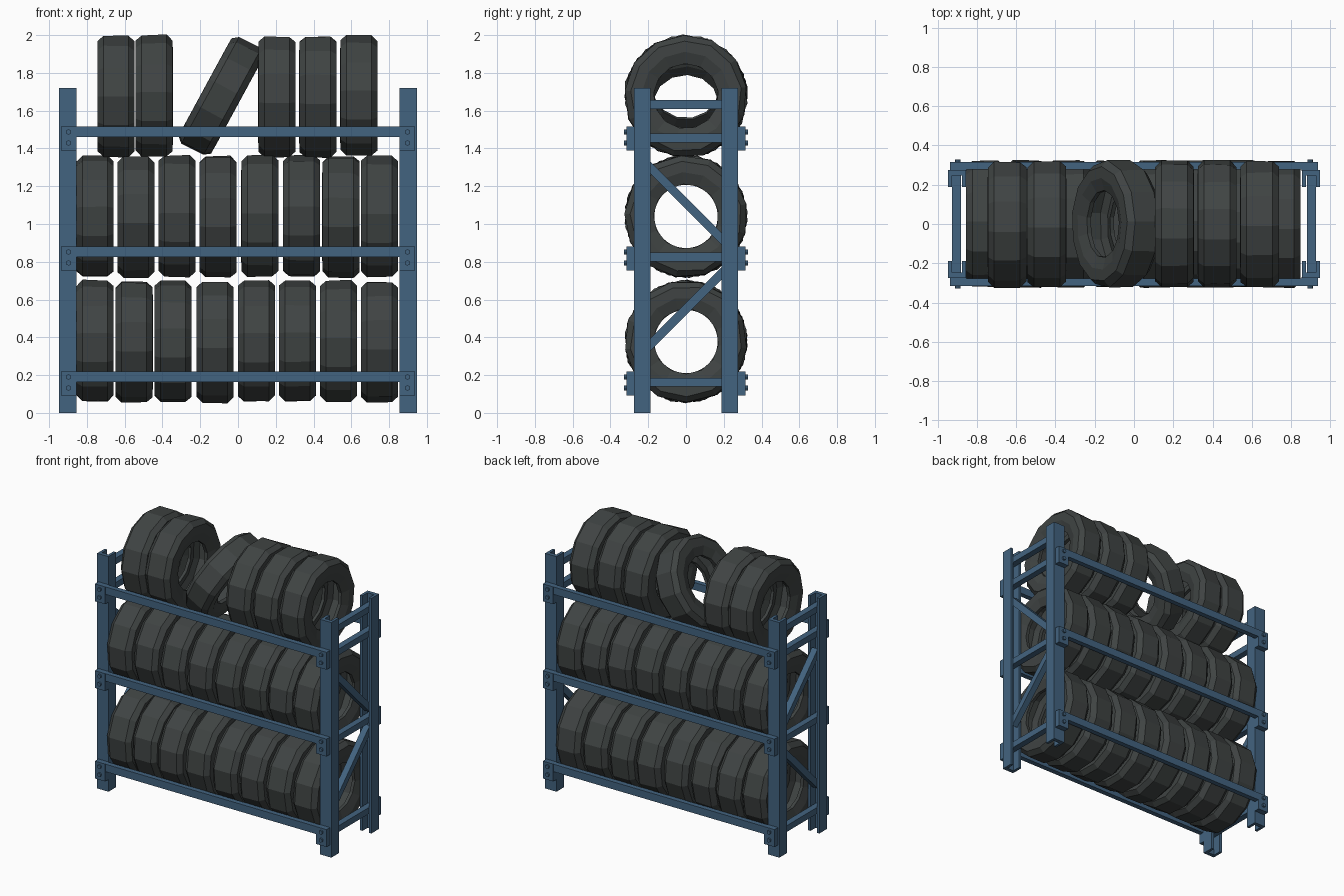
import bpy, bmesh, math, random
from mathutils import Matrix, Vector

if "Cube" in bpy.data.objects:
    bpy.data.objects.remove(bpy.data.objects["Cube"])

random.seed(7)


def material(name, rgb):
    m = bpy.data.materials.new(name)
    m.diffuse_color = (*rgb, 1)
    m.use_nodes = True
    m.node_tree.nodes["Principled BSDF"].inputs["Base Color"].default_value = m.diffuse_color
    return m


blue = material("blue_painted_steel", (0.055, 0.125, 0.215))
rubber = material("dark_rubber", (0.050, 0.057, 0.056))


def finish(name, bm, mat):
    bmesh.ops.recalc_face_normals(bm, faces=bm.faces)
    me = bpy.data.meshes.new(name)
    bm.to_mesh(me)
    bm.free()
    me.materials.append(mat)
    ob = bpy.data.objects.new(name, me)
    bpy.context.collection.objects.link(ob)
    return ob


def box(name, x0, x1, y0, y1, z0, z1):
    bm = bmesh.new()
    m = Matrix.Translation(((x0 + x1) / 2, (y0 + y1) / 2, (z0 + z1) / 2)) @ \
        Matrix.Diagonal((x1 - x0, y1 - y0, z1 - z0, 1))
    bmesh.ops.create_cube(bm, size=1, matrix=m)
    return finish(name, bm, blue)


def post(name, sx, sy):
    # channel section, open towards the middle of the rack
    pts = [(-.046, .188), (-.046, .275), (.046, .275), (.046, .188),
           (.026, .188), (.026, .247), (-.026, .247), (-.026, .188)]
    bm = bmesh.new()
    f = bm.faces.new([bm.verts.new((sx * .902 + x, sy * y, 0)) for x, y in pts])
    r = bmesh.ops.extrude_face_region(bm, geom=[f])
    for v in r["geom"]:
        if isinstance(v, bmesh.types.BMVert):
            v.co.z = 1.72
    finish(name, bm, blue)


def strut(name, x, a, b, w):
    # square bar between two (y, z) points
    d = Vector((0, b[0] - a[0], b[1] - a[1]))
    m = Matrix.Translation((x, (a[0] + b[0]) / 2, (a[1] + b[1]) / 2)) @ \
        Matrix.Rotation(math.atan2(d.z, d.y), 4, 'X') @ Matrix.Diagonal((w, d.length, w, 1))
    bm = bmesh.new()
    bmesh.ops.create_cube(bm, size=1, matrix=m)
    finish(name, bm, blue)


def bolt(name, x, y, z):
    bm = bmesh.new()
    bmesh.ops.create_cone(bm, cap_ends=True, segments=8, radius1=.014, radius2=.014, depth=.024,
                          matrix=Matrix.Translation((x, y, z)) @ Matrix.Rotation(math.pi / 2, 4, 'X'))
    finish(name, bm, blue)


# end frames: posts, cross struts and diagonals
for sx in (-1, 1):
    side = "left" if sx < 0 else "right"
    for sy in (-1, 1):
        post(side + ("_front_post" if sy < 0 else "_back_post"), sx, sy)
    x = sx * .905
    for i, z in enumerate((.162, .825, 1.455, 1.633)):
        strut(f"{side}_cross_strut_{i}", x, (-.247, z), (.247, z), .046)
    strut(side + "_upper_diagonal", x, (-.215, 1.325), (.215, .895), .046)
    strut(side + "_lower_diagonal", x, (-.215, .335), (.215, .765), .046)

# shelf beams with end brackets and bolts
for sy in (-1, 1):
    face = "front" if sy < 0 else "back"
    for i, top in enumerate((.218, .88, 1.515)):
        ys = sorted((sy * .278, sy * .315))
        box(f"{face}_beam_{i}", -.86, .86, *ys, top - .055, top)
        for sx in (-1, 1):
            xs = sorted((sx * .854, sx * .938))
            box(f"{face}_bracket_{i}", *xs, *sorted((sy * .27, sy * .316)), top - .127, top)
            for dz in (.028, .086):
                bolt(f"{face}_bolt_{i}", sx * .897, sy * .316, top - dz)


# tyre: hollow low-poly ring revolved about the x axis
PROFILE = [(-.098, .295), (-.066, .325), (.066, .325), (.098, .295), (.099, .235),
           (.078, .172), (.055, .172), (.075, .235), (.06, .285),
           (-.06, .285), (-.075, .235), (-.055, .172), (-.078, .172), (-.099, .235)]
SIDES = 13


def tyre(name, x, z, tilt=0):
    bm = bmesh.new()
    spin = random.uniform(0, math.tau)
    rings = []
    for i in range(SIDES):
        a = spin + math.tau * i / SIDES
        ring = []
        for k, (px, r) in enumerate(PROFILE):
            if k < 4:   # slight wear on the tread
                r += random.uniform(-.004, .003)
            ring.append(bm.verts.new((px, r * math.cos(a), r * math.sin(a))))
        rings.append(ring)
    n = len(PROFILE)
    for i in range(SIDES):
        p, q = rings[i], rings[(i + 1) % SIDES]
        for k in range(n):
            bm.faces.new((p[k], p[(k + 1) % n], q[(k + 1) % n], q[k]))
    ob = finish(name, bm, rubber)
    ob.location = (x, 0, z)
    ob.rotation_euler = (0, tilt, 0)


ROWS = {
    "bottom": (.378, (-.757, -.55, -.344, -.122, .098, .315, .532, .749)),
    "middle": (1.04, (-.757, -.54, -.323, -.106, .116, .336, .545, .749)),
    "top": (1.677, (-.646, -.444, .206, .423, .64)),
}
for row, (z, xs) in ROWS.items():
    for i, x in enumerate(xs):
        tyre(f"{row}_tyre_{i}", x, z)
tyre("leaning_tyre", -.09, 1.675, math.radians(28.5))
